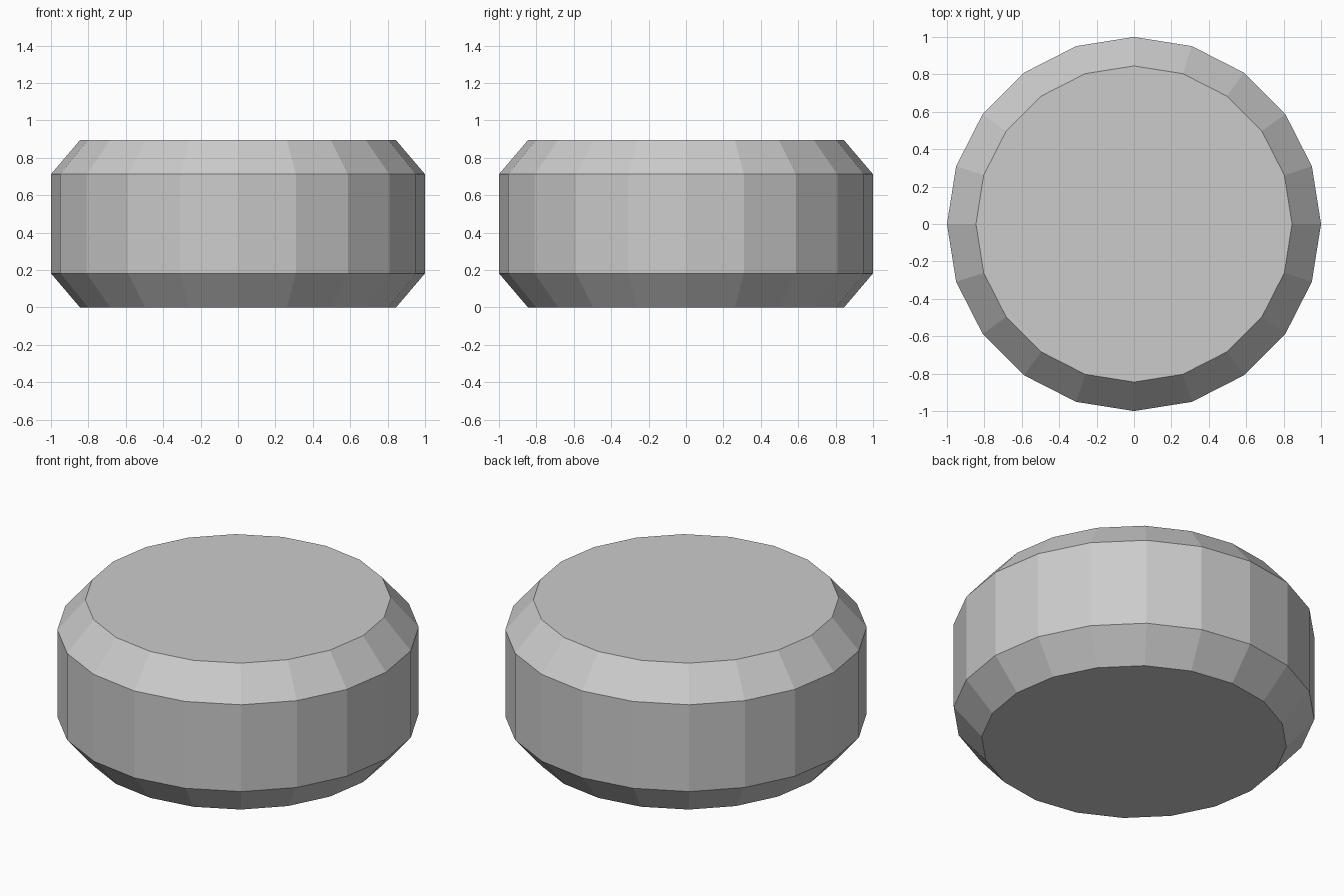
import bpy, bmesh
from math import cos, sin, tau

if "Cube" in bpy.data.objects:
    bpy.data.objects.remove(bpy.data.objects["Cube"])

SIDES = 20
# Profile (radius, height) from bottom to top: bevelled drum
PROFILE = [(0.845, 0.0), (1.0, 0.182), (1.0, 0.712), (0.845, 0.894)]

bm = bmesh.new()
rings = [[bm.verts.new((r * cos(tau * i / SIDES), r * sin(tau * i / SIDES), z))
          for i in range(SIDES)] for r, z in PROFILE]

# Side bands
for low, high in zip(rings, rings[1:]):
    for i in range(SIDES):
        j = (i + 1) % SIDES
        bm.faces.new((low[i], low[j], high[j], high[i]))

# Flat bottom and top caps
bm.faces.new(rings[0][::-1])
bm.faces.new(rings[-1])

mesh = bpy.data.meshes.new("bevelled_drum")
bm.to_mesh(mesh)
bm.free()
drum = bpy.data.objects.new("bevelled_drum", mesh)
bpy.context.collection.objects.link(drum)
